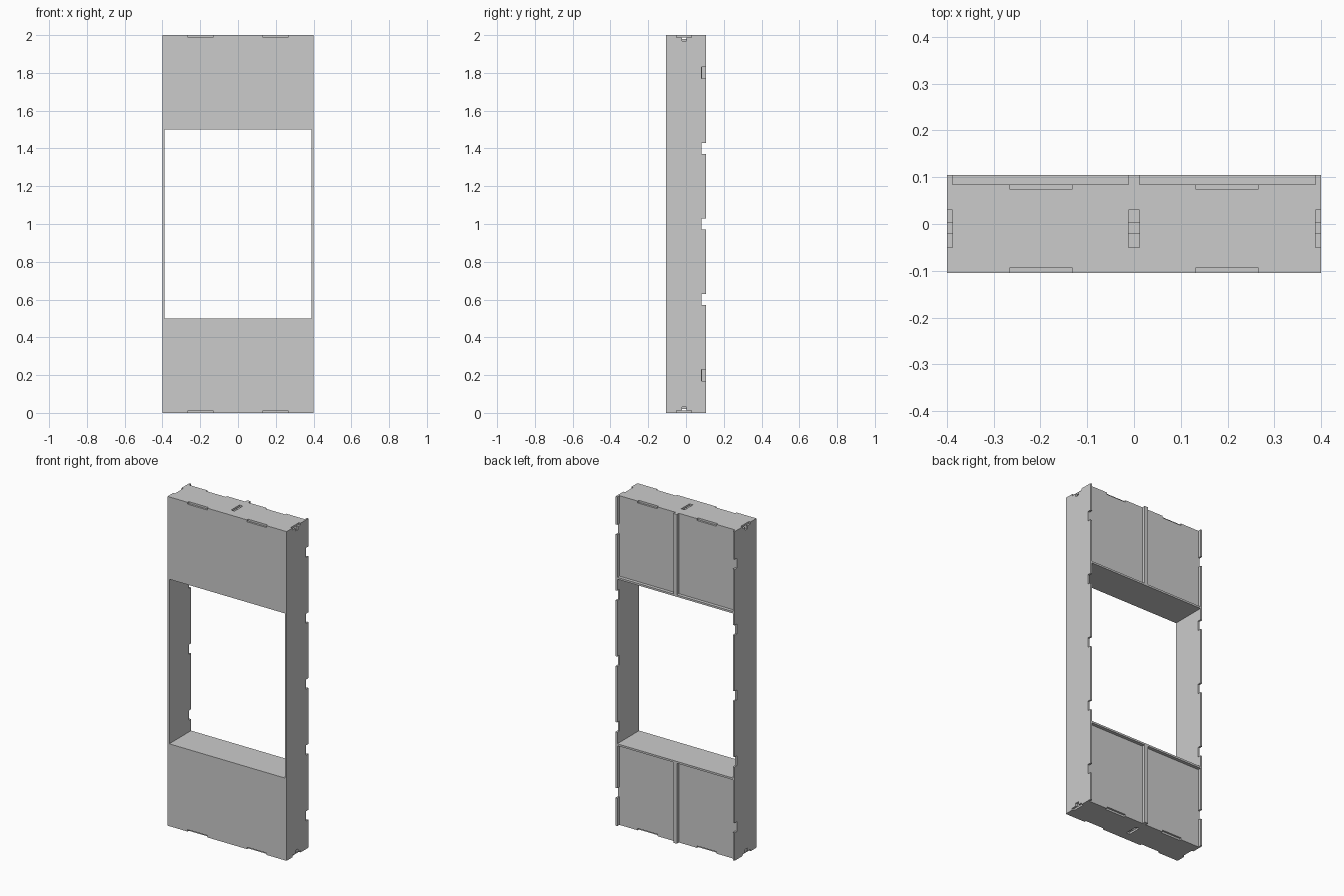
import bpy, bmesh
from mathutils import Vector

if "Cube" in bpy.data.objects:
    bpy.data.objects.remove(bpy.data.objects["Cube"])

T = 0.0115          # sheet thickness
W, D = 0.4, 0.105   # half width, half depth
XI = W - T          # inner face of the side boards


def sym(pts):
    """Close a half outline by reflecting its first coordinate."""
    return pts + [(-a, b) for a, b in reversed(pts)]


def board(name, outline, axes, start, thick, mirror=""):
    """Extrude an outline; axes = (first, second, extrusion). Origin is mid-height."""
    bm = bmesh.new()
    verts = []
    for a, b in outline:
        co = [0, 0, 0]
        co[axes[0]], co[axes[1]], co[axes[2]] = a, b, start
        verts.append(bm.verts.new(co))
    face = bm.faces.new(verts)
    ext = bmesh.ops.extrude_face_region(bm, geom=[face], use_keep_orig=True)
    move = Vector((0, 0, 0))
    move[axes[2]] = thick
    bmesh.ops.translate(bm, vec=move, verts=[
        v for v in ext["geom"] if isinstance(v, bmesh.types.BMVert)])
    bmesh.ops.recalc_face_normals(bm, faces=bm.faces)
    mesh = bpy.data.meshes.new(name)
    bm.to_mesh(mesh)
    bm.free()
    ob = bpy.data.objects.new(name, mesh)
    ob.location.z = 1
    bpy.context.collection.objects.link(ob)
    if mirror:
        mod = ob.modifiers.new("mirror", "MIRROR")
        mod.use_axis = ["x" in mirror, "y" in mirror, "z" in mirror]
        mod.use_mirror_merge = False
    return ob


# Side boards: notched back edge, stepped notches at both ends
side = [(0.03, 0.083), (0.03, D)]
for z in (0.4, 0.8):
    side += [(z - 0.03, D), (z - 0.03, 0.083), (z + 0.03, 0.083), (z + 0.03, D)]
side += [(1, D), (1, 0.03), (1 - T, 0.03), (1 - T, 0.003), (0.97, 0.003),
         (0.97, -0.02), (1 - T, -0.02), (1 - T, -0.05), (1, -0.05), (1, -D)]
board("side_board", sym(side), (2, 1, 0), XI, T, "x")

# Front panels above and below the window, with notched outer edge
notch = [(0.265, 1), (0.265, 1 - T), (0.133, 1 - T), (0.133, 1)]
board("front_panel", sym([(XI, 0.5), (XI, 1)] + notch), (0, 2, 1), -D, T, "z")

# Recessed back panels either side of the centre stud
board("back_panel", [(XI, 0.5 + T), (XI, 1)] + notch + [(T, 1), (T, 0.5 + T)],
      (0, 2, 1), 0.085 - T, T, "xz")

# Window head and sill
board("window_head_and_sill", sym([(XI, -D + T), (XI, D)]), (0, 1, 2), 0.5, T, "z")

# End plates with a slot over the stud
board("end_plate", [(0, -D + T), (XI, -D + T), (XI, 0.085 - T), (0, 0.085 - T),
                    (0, 0.03), (T, 0.03), (T, -0.05), (0, -0.05)],
      (0, 1, 2), 1 - T, T, "xz")

# Centre studs
board("centre_stud", [(0.5 + T, -D + T), (0.5 + T, D), (1, D), (1, 0.085 - T),
                      (1 - T, 0.085 - T), (1 - T, 0.003), (0.98, 0.003),
                      (0.98, -0.02), (1 - T, -0.02), (1 - T, -D + T)],
      (2, 1, 0), -T, 2 * T, "z")
